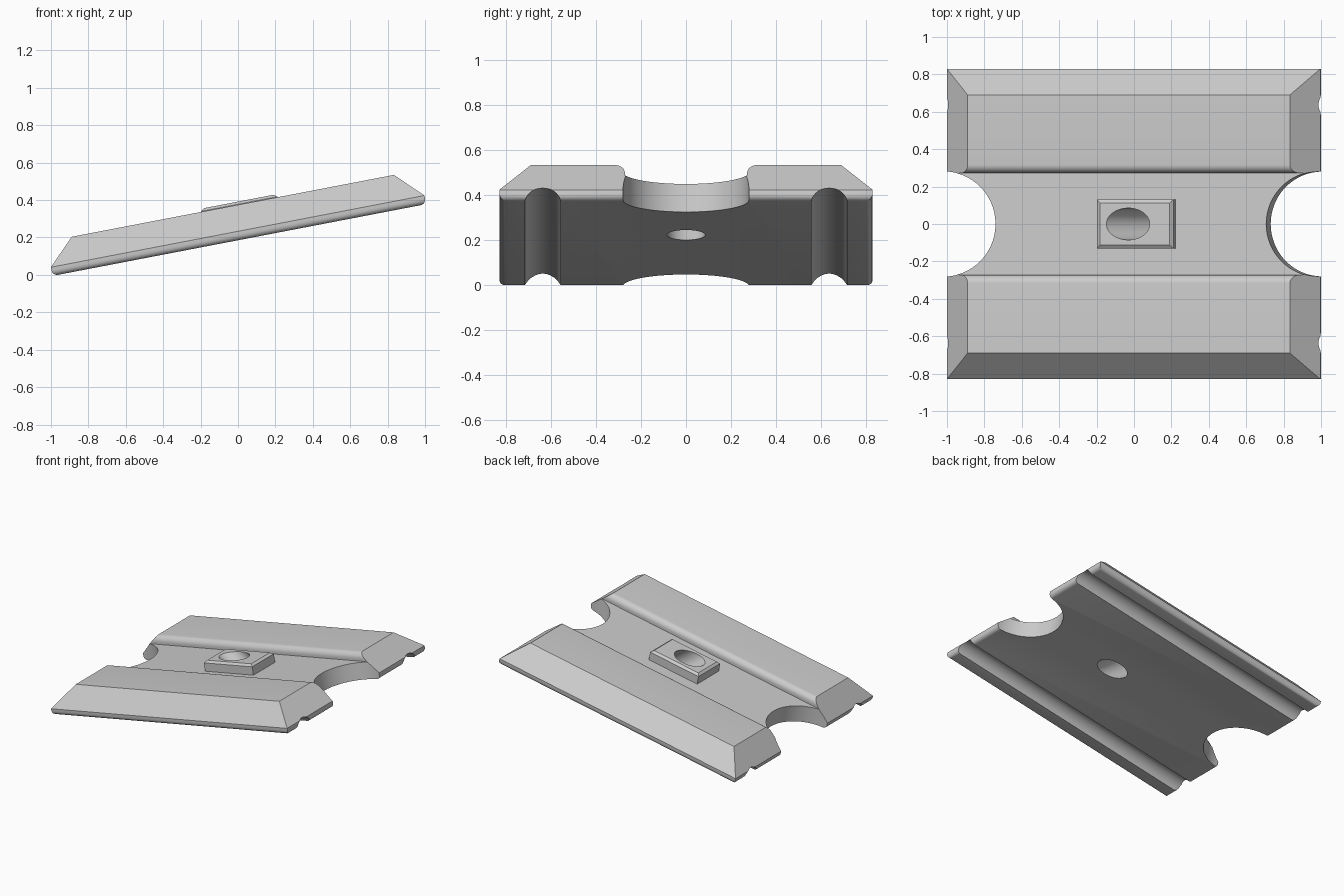
import bpy, bmesh, math
from mathutils import Matrix, Vector

if "Cube" in bpy.data.objects:
    bpy.data.objects.remove(bpy.data.objects["Cube"])

TILT = math.atan(0.192)
U0, U1 = -0.971, 1.063       # plate ends along the slope
W0, FLOOR, TOP = 0.193, 0.32, 0.379
UM = (U0 + U1) / 2
HY = 0.83


def make_obj(name, bm):
    bmesh.ops.recalc_face_normals(bm, faces=bm.faces)
    me = bpy.data.meshes.new(name)
    bm.to_mesh(me)
    bm.free()
    ob = bpy.data.objects.new(name, me)
    bpy.context.collection.objects.link(ob)
    return ob


def stacked_block(name, cx, levels, round_bottom=0):
    """Block from stacked rectangles (half_x, half_y, height)."""
    bm = bmesh.new()
    rings = [[bm.verts.new((cx + sx * hx, sy * hy, w))
              for sx, sy in ((-1, -1), (1, -1), (1, 1), (-1, 1))] for hx, hy, w in levels]
    base = bm.faces.new(rings[0])
    bm.faces.new(rings[-1])
    for a, b in zip(rings, rings[1:]):
        for i in range(4):
            j = (i + 1) % 4
            bm.faces.new((a[i], a[j], b[j], b[i]))
    if round_bottom:
        bmesh.ops.bevel(bm, geom=list(base.edges), offset=round_bottom, segments=5,
                        profile=0.5, affect='EDGES')
    return make_obj(name, bm)


def cylinder(name, r, centre, direction, length=1.0, seg=64):
    bm = bmesh.new()
    rot = Vector((0, 0, 1)).rotation_difference(Vector(direction)).to_matrix().to_4x4()
    bmesh.ops.create_cone(bm, cap_ends=True, segments=seg, radius1=r, radius2=r, depth=length,
                          matrix=Matrix.Translation(centre) @ rot)
    return make_obj(name, bm)


def boolean(target, tool, op):
    m = target.modifiers.new(tool.name, 'BOOLEAN')
    m.operation, m.object, m.solver = op, tool, 'EXACT'
    bpy.context.view_layer.objects.active = target
    bpy.ops.object.modifier_apply(modifier=m.name)
    bpy.data.objects.remove(tool)


# Plate with bevelled upper sides and rounded lower rim
hu = (U1 - U0) / 2
plate = stacked_block("tilted_plate", UM,
                      [(hu, HY, W0), (hu, HY, W0 + 0.047), (hu - 0.14, HY - 0.14, TOP)], 0.03)

# Central channel with rounded upper lips
r, half = 0.045, 0.272
side = [(half, FLOOR)] + [(half + r - r * math.cos(t), TOP - r + r * math.sin(t))
                          for t in (i * math.pi / 16 for i in range(9))]
side += [(half + r, TOP + 0.1)]
profile = side + [(-y, w) for y, w in reversed(side)]
bm = bmesh.new()
f = bm.faces.new([bm.verts.new((-1.5, y, w)) for y, w in profile])
ext = bmesh.ops.extrude_face_region(bm, geom=[f])
bmesh.ops.translate(bm, vec=(3, 0, 0), verts=[v for v in ext["geom"] if isinstance(v, bmesh.types.BMVert)])
boolean(plate, make_obj("channel_cutter", bm), 'DIFFERENCE')

# Round end notches
for u in (U0, U1):
    boolean(plate, cylinder("notch_cutter", 0.28, (u, 0, 0.3), (0, 0, 1), seg=96), 'DIFFERENCE')

# Lengthwise grooves underneath
for s in (-1, 1):
    boolean(plate, cylinder("groove_cutter", 0.085, (0, s * 0.637, W0 - 0.029), (1, 0, 0), 4, 48), 'DIFFERENCE')

# Central boss, then the slanted through hole
boss = stacked_block("boss", 0.082, [(0.208, 0.131, FLOOR - 0.03), (0.208, 0.131, 0.382), (0.19, 0.112, 0.396)])
boolean(plate, boss, 'UNION')
boolean(plate, cylinder("hole_cutter", 0.085, (0.143, 0, 0.2945), (-0.98, 0, 1.02), 1.5), 'DIFFERENCE')

# Tilt the plate and rest it on the ground
plate.data.transform(Matrix.Rotation(-TILT, 4, 'Y'))
xs = [v.co.x for v in plate.data.vertices]
zs = [v.co.z for v in plate.data.vertices]
plate.data.transform(Matrix.Translation((-(min(xs) + max(xs)) / 2, 0, -min(zs))))
plate.select_set(True)
bpy.context.view_layer.objects.active = plate
bpy.ops.object.shade_smooth_by_angle(angle=math.radians(25))
